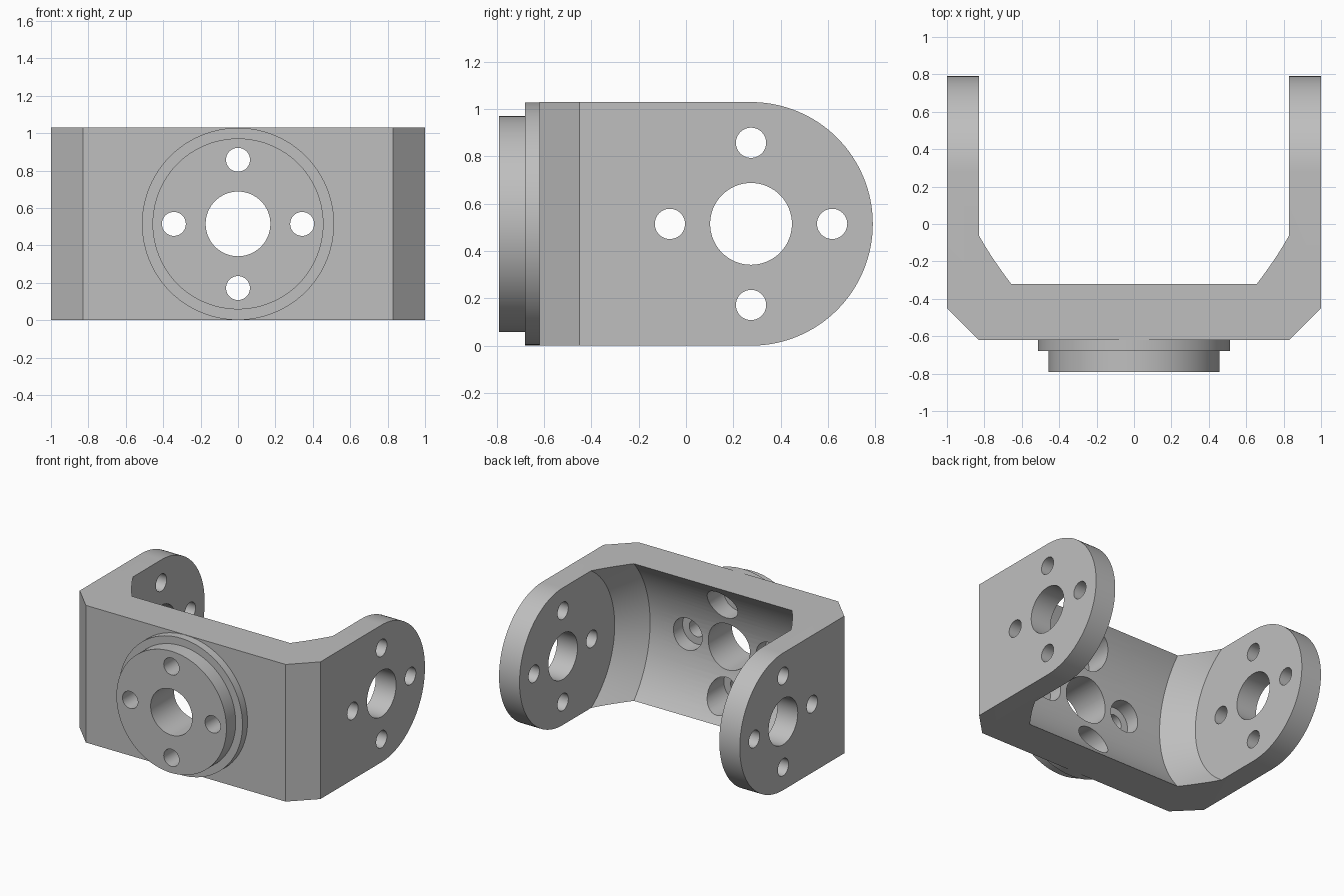
import bpy, bmesh, math
from mathutils import Vector

if "Cube" in bpy.data.objects:
    bpy.data.objects.remove(bpy.data.objects["Cube"])

H = 1.03            # height of the bracket
CZ = H / 2          # height of all hole centres
PIVOT = 0.275       # y of the arm pivot
BOLT = 0.343        # bolt circle radius

grey = bpy.data.materials.new("bracket grey")
grey.diffuse_color = (0.52, 0.52, 0.52, 1)
grey.use_nodes = True
grey.node_tree.nodes["Principled BSDF"].inputs["Base Color"].default_value = grey.diffuse_color


def make_object(name, bm):
    bmesh.ops.recalc_face_normals(bm, faces=bm.faces)
    mesh = bpy.data.meshes.new(name)
    bm.to_mesh(mesh)
    bm.free()
    mesh.materials.append(grey)
    obj = bpy.data.objects.new(name, mesh)
    bpy.context.collection.objects.link(obj)
    return obj


def lathe(name, axis, centre, profile, n=64):
    """Closed turned solid; profile is (position along axis, radius)."""
    bm = bmesh.new()
    rings = []
    for p, r in profile:
        ring = []
        for i in range(n):
            a = 2 * math.pi * i / n
            u, v = r * math.cos(a), r * math.sin(a)
            co = (p, centre[0] + u, centre[1] + v) if axis == 'x' else (centre[0] + u, p, centre[1] + v)
            ring.append(bm.verts.new(co))
        rings.append(ring)
    for a, b in zip(rings, rings[1:]):
        for i in range(n):
            j = (i + 1) % n
            bm.faces.new((a[i], a[j], b[j], b[i]))
    bm.faces.new(rings[0])
    bm.faces.new(rings[-1])
    return make_object(name, bm)


def combine(target, tool, operation):
    mod = target.modifiers.new("cut", 'BOOLEAN')
    mod.operation = operation
    mod.solver = 'EXACT'
    mod.object = tool
    bpy.context.view_layer.objects.active = target
    bpy.ops.object.modifier_apply(modifier=mod.name)
    bpy.data.objects.remove(tool, do_unlink=True)


# Solid block: rounded side profile extruded across x
bm = bmesh.new()
side = [(-0.62, H), (-0.62, 0)]
for i in range(65):
    a = -math.pi / 2 + math.pi * i / 64
    side.append((PIVOT + CZ * math.cos(a), CZ + CZ * math.sin(a)))
face = bm.faces.new([bm.verts.new((-1, y, z)) for y, z in side])
ext = bmesh.ops.extrude_face_region(bm, geom=[face])
bmesh.ops.translate(bm, vec=(2, 0, 0),
                    verts=[g for g in ext['geom'] if isinstance(g, bmesh.types.BMVert)])
# Chamfer the two front corners
for s in (-1, 1):
    geom = bm.verts[:] + bm.edges[:] + bm.faces[:]
    cut = bmesh.ops.bisect_plane(bm, geom=geom, plane_co=Vector((s, -0.45, 0)),
                                 plane_no=Vector((s, -1, 0)), clear_outer=True)
    edges = [g for g in cut['geom_cut'] if isinstance(g, bmesh.types.BMEdge)]
    bmesh.ops.holes_fill(bm, edges=edges, sides=0)
bracket = make_object("yoke_bracket", bm)

# Turned pocket between the arms, with conical corners
combine(bracket, lathe("pocket", 'x', (PIVOT, CZ),
                       [(-0.83, 0.614), (-0.657, 0.787), (0.657, 0.787), (0.83, 0.614)], 128),
        'DIFFERENCE')

# Stepped boss on the front
combine(bracket, lathe("boss", 'y', (0, CZ),
                       [(-0.79, 0.457), (-0.68, 0.457), (-0.68, 0.5135), (-0.59, 0.5135)], 96),
        'UNION')

# Centre bores
combine(bracket, lathe("boss_bore", 'y', (0, CZ), [(-0.9, 0.173), (0, 0.173)]), 'DIFFERENCE')
combine(bracket, lathe("arm_bore", 'x', (PIVOT, CZ), [(-1.1, 0.173), (1.1, 0.173)]), 'DIFFERENCE')

# Bolt holes: counterbored from behind in the boss, plain through the arms
for k in range(4):
    du = BOLT * round(math.cos(k * math.pi / 2))
    dv = BOLT * round(math.sin(k * math.pi / 2))
    combine(bracket, lathe("boss_bolt", 'y', (du, CZ + dv),
                           [(-0.9, 0.064), (-0.62, 0.064), (-0.62, 0.12), (0, 0.12)], 40), 'DIFFERENCE')
    combine(bracket, lathe("arm_bolt", 'x', (PIVOT + du, CZ + dv),
                           [(-1.1, 0.064), (1.1, 0.064)], 40), 'DIFFERENCE')

bpy.ops.object.select_all(action='DESELECT')
bracket.select_set(True)
bpy.context.view_layer.objects.active = bracket
bpy.ops.object.shade_smooth_by_angle(angle=math.radians(25))
